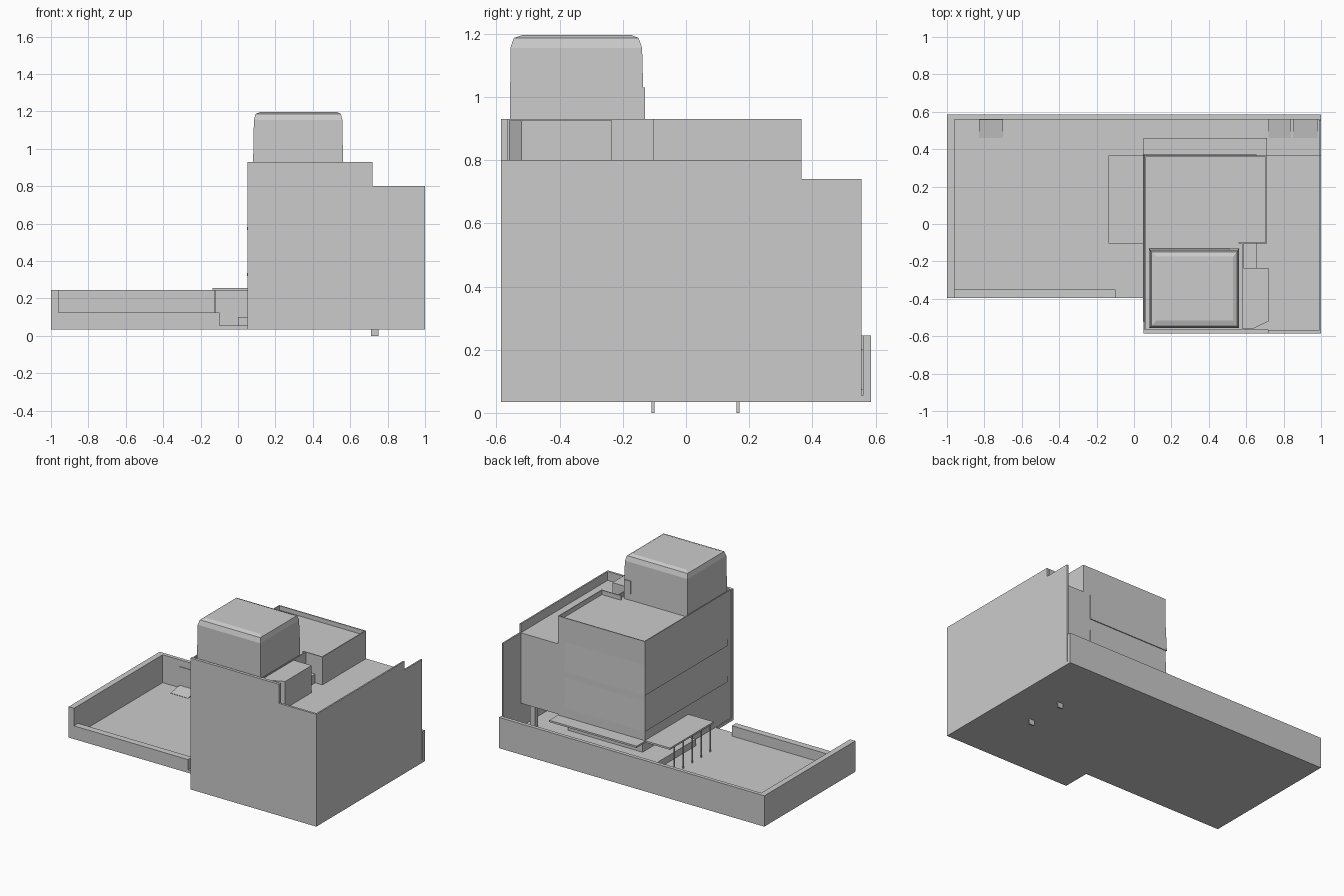
import bpy, bmesh

if "Cube" in bpy.data.objects:
    bpy.data.objects.remove(bpy.data.objects["Cube"])

def loft(name, loops):
    """Solid through a stack of equal-length point loops."""
    bm = bmesh.new()
    rings = [[bm.verts.new(p) for p in loop] for loop in loops]
    n = len(rings[0])
    for a, b in zip(rings, rings[1:]):
        for i in range(n):
            j = (i + 1) % n
            bm.faces.new((a[i], a[j], b[j], b[i]))
    bm.faces.new(rings[0][::-1])
    bm.faces.new(rings[-1])
    bmesh.ops.recalc_face_normals(bm, faces=bm.faces)
    mesh = bpy.data.meshes.new(name)
    bm.to_mesh(mesh)
    bm.free()
    ob = bpy.data.objects.new(name, mesh)
    bpy.context.collection.objects.link(ob)
    return ob

def rect(x0, x1, y0, y1, z):
    return [(x0, y0, z), (x1, y0, z), (x1, y1, z), (x0, y1, z)]

def box(name, x0, x1, y0, y1, z0, z1):
    return loft(name, [rect(x0, x1, y0, y1, z) for z in (z0, z1)])

def prism(name, outline, z0, z1):
    return loft(name, [[(x, y, z) for x, y in outline] for z in (z0, z1)])

# Ground slab with front-left notch
prism("ground_slab", [(-1, -.395), (.05, -.395), (.05, -.585), (1, -.585),
                      (1, .585), (-1, .585)], .035, .055)

# Yard walls
box("yard_left_wall", -1, -.96, -.395, .585, .05, .245)
box("yard_back_wall", -.96, 1, .56, .585, .05, .245)
box("yard_front_low_wall", -.96, -.1, -.395, -.35, .05, .125)
box("yard_gate_panel", -.83, -.70, .555, .562, .05, .2)

# Small drive ramps against the back wall
for i, (x0, x1) in enumerate([(-.83, -.70), (.72, .84), (.85, .98)]):
    loft(f"ramp_{i}", [[(x, .46, .05), (x, .56, .05), (x, .56, .075), (x, .46, .057)]
                       for x in (x0, x1)])

# Ground floor
box("entrance_step", 0, .99, -.105, .36, .05, .1)
box("ground_floor_core", .16, .72, -.105, .24, .09, .25)
box("ground_floor_rear_hall", .58, .99, -.57, -.02, .05, .27)
for y in (-.105, .165):
    box("footing_column", .71, .75, y - .005, y + .005, 0, .265)
box("side_column", .90, .94, .31, .34, .09, .265)

# Upper building masses
box("front_left_block", .055, .585, -.58, -.10, .05, .90)
box("main_block", .055, .71, -.105, .365, .24, .90)
box("right_block", .58, .995, -.57, .365, .26, .74)

# Thin street and side walls
box("front_wall_high", .05, .72, -.585, -.565, .035, .93)
box("front_wall_low", .72, 1, -.585, -.57, .035, .80)
box("right_wall", .99, 1, -.585, .365, .035, .80)
box("right_fin_wall", .99, 1, .365, .555, .035, .74)

# Roof parapets
box("parapet_left", .055, .062, -.57, .365, .89, .93)
box("parapet_back", .055, .71, .358, .365, .89, .93)
box("parapet_right", .703, .71, -.105, .365, .89, .93)
box("parapet_middle", .56, .71, -.105, -.098, .89, .93)
box("parapet_inner", .578, .585, -.57, -.105, .89, .93)

# Flared cladding bands wrapping the rear-left corner
for z0, z1 in ((.32, .555), (.566, .80)):
    loft("cladding_band", [rect(.049, .656, -.52, .371, z0),
                           rect(.056, .656, -.52, .364, z1)])

# Canopies and posts
box("rear_canopy", .05, .71, .36, .46, .243, .255)
box("side_canopy", -.135, .06, -.105, .365, .243, .255)
for i in range(5):
    y = -.085 + i * .097
    box("canopy_post", -.128, -.120, y - .004, y + .004, .05, .245)

# Roof room with chamfered corner
prism("roof_room", [(.585, -.56), (.635, -.56), (.72, -.52), (.72, -.235),
                    (.585, -.235)], .735, .925)

# Stair tower with bevelled top
loft("stair_tower", [rect(.08, .562, -.557, -.132, .89),
                     rect(.085, .558, -.556, -.139, 1.155),
                     rect(.094, .55, -.545, -.150, 1.187),
                     rect(.12, .53, -.515, -.175, 1.197)])
box("tower_door_frame", .51, .56, -.16, -.13, .89, 1.03)
